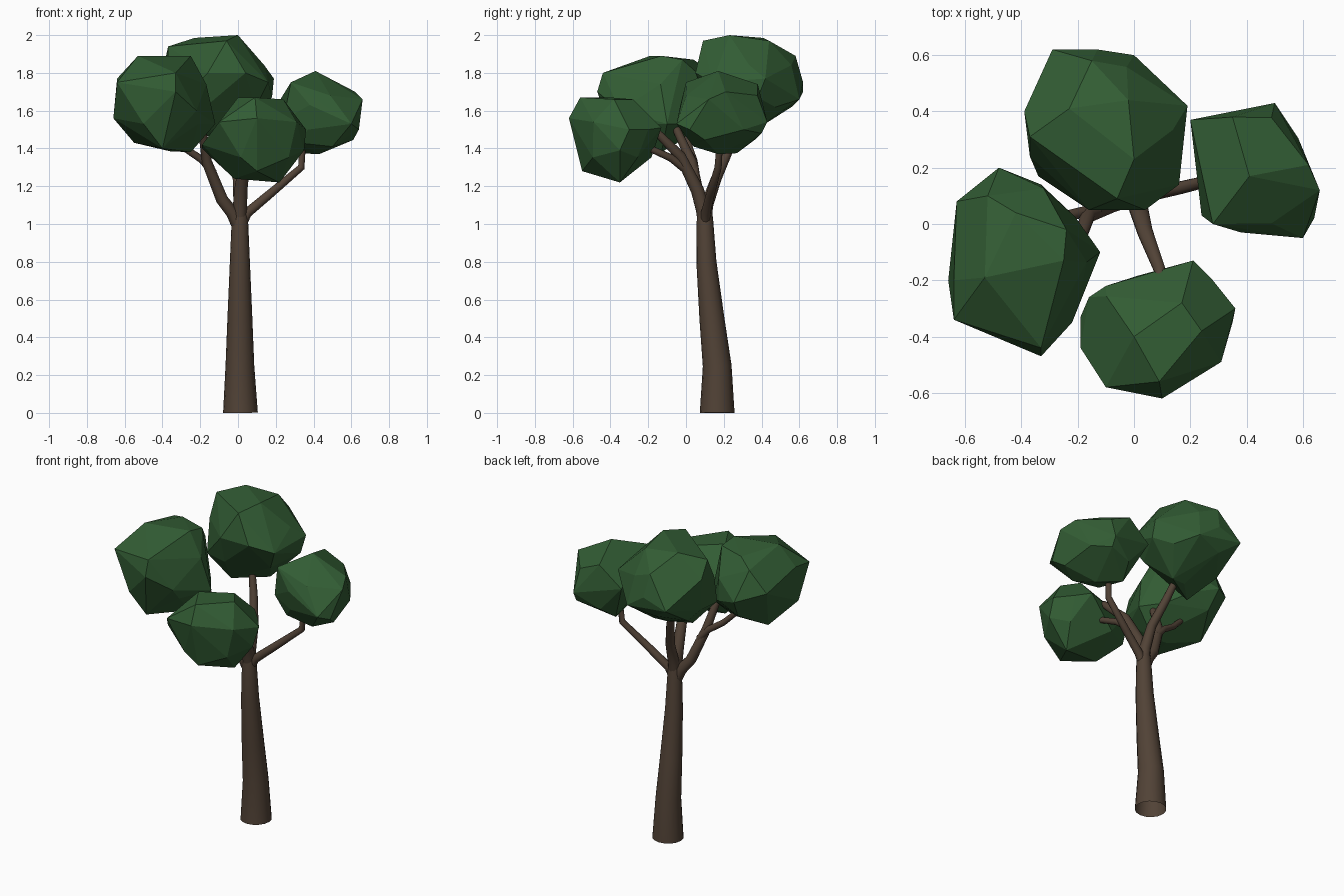
import bpy
import bmesh
import math
from mathutils import Vector

if "Cube" in bpy.data.objects:
    bpy.data.objects.remove(bpy.data.objects["Cube"], do_unlink=True)


def make_material(name, color):
    mat = bpy.data.materials.new(name)
    mat.use_nodes = True
    mat.diffuse_color = color
    mat.node_tree.nodes["Principled BSDF"].inputs["Base Color"].default_value = color
    return mat


bark = make_material("bark brown", (0.083, 0.055, 0.037, 1))
leaf = make_material("leaf green", (0.032, 0.108, 0.034, 1))


def finish(bm, name, material):
    bmesh.ops.recalc_face_normals(bm, faces=bm.faces[:])
    mesh = bpy.data.meshes.new(name)
    bm.to_mesh(mesh)
    bm.free()
    mesh.materials.append(material)
    obj = bpy.data.objects.new(name, mesh)
    bpy.context.collection.objects.link(obj)
    return obj


def limb(name, path, sides=12):
    """Tapered tube through (x, y, z, radius) stations, open at its root."""
    bm = bmesh.new()
    centres = [Vector(p[:3]) for p in path]
    rings = []
    for i, (centre, station) in enumerate(zip(centres, path)):
        ahead = centres[min(i + 1, len(path) - 1)]
        behind = centres[max(i - 1, 0)]
        axis = (ahead - behind).normalized()
        side = Vector((0, 1, 0)).cross(axis).normalized()
        other = axis.cross(side)
        ring = []
        for k in range(sides):
            a = math.tau * k / sides
            offset = side * math.cos(a) + other * math.sin(a)
            ring.append(bm.verts.new(centre + offset * station[3]))
        rings.append(ring)
    for low, high in zip(rings, rings[1:]):
        for k in range(sides):
            n = (k + 1) % sides
            bm.faces.new((low[k], low[n], high[n], high[k]))
    bm.faces.new(rings[-1])
    obj = finish(bm, name, bark)
    bpy.ops.object.select_all(action="DESELECT")
    obj.select_set(True)
    bpy.context.view_layer.objects.active = obj
    bpy.ops.object.shade_smooth_by_angle(angle=math.radians(50))


def foliage(name, corners):
    """Faceted leaf clump: hull of its corners around a coarse ball."""
    low = Vector([min(axis) for axis in zip(*corners)])
    high = Vector([max(axis) for axis in zip(*corners)])
    centre, half = (low + high) / 2, (high - low) / 2
    bm = bmesh.new()
    bmesh.ops.create_icosphere(bm, subdivisions=1, radius=0.92)
    points = [centre + v.co * half for v in bm.verts] + list(corners)
    bm.clear()
    for point in points:
        bm.verts.new(point)
    hull = bmesh.ops.convex_hull(bm, input=bm.verts[:])
    spare = {g for g in hull["geom_interior"] + hull["geom_unused"]
             if isinstance(g, bmesh.types.BMVert)}
    bmesh.ops.delete(bm, geom=list(spare), context="VERTS")
    bmesh.ops.dissolve_limit(bm, angle_limit=math.radians(6),
                             verts=bm.verts[:], edges=bm.edges[:])
    finish(bm, name, leaf)


# Trunk, leaning slightly forward as it rises
limb("trunk", [(.013, .165, 0, .092), (.01, .165, .25, .076), (.01, .137, .5, .066),
               (.01, .108, .8, .053), (.01, .1, 1.03, .043), (.01, .1, 1.12, .03)], 16)

# Branches and twigs
limb("front_branch", [(.01, .1, .95, .03), (.01, .09, 1.08, .038), (.015, .06, 1.18, .035),
                      (.04, -.03, 1.36, .028), (.09, -.16, 1.49, .021), (.1, -.25, 1.53, .018)])
limb("front_twig", [(.025, .02, 1.27, .022), (.06, -.08, 1.35, .02),
                    (.09, -.17, 1.39, .018), (.1, -.25, 1.42, .016)])
limb("right_branch", [(.01, .1, .96, .03), (-.03, .09, 1.06, .034), (-.085, .07, 1.13, .032),
                      (-.165, .03, 1.33, .027), (-.19, -.05, 1.5, .021), (-.22, -.1, 1.58, .018)])
limb("right_twig", [(-.13, .05, 1.27, .022), (-.19, .04, 1.34, .02),
                    (-.28, .02, 1.4, .018), (-.36, 0, 1.48, .016)])
limb("back_branch", [(.01, .1, .96, .03), (.01, .11, 1.1, .034), (0, .16, 1.24, .028),
                     (-.05, .23, 1.4, .024), (-.09, .27, 1.53, .02)])
limb("left_branch", [(.01, .1, .98, .026), (.05, .105, 1.06, .026), (.17, .13, 1.16, .023),
                     (.335, .17, 1.3, .019), (.345, .18, 1.45, .016)])

# Leaf clumps
foliage("front_foliage", [
    (-.19, -.33, 1.4), (-.19, -.44, 1.42), (-.1, -.22, 1.5), (.21, -.13, 1.51),
    (.36, -.3, 1.5), (.35, -.35, 1.39), (.31, -.49, 1.54), (.1, -.62, 1.56),
    (-.1, -.58, 1.54), (0, -.4, 1.67), (.17, -.28, 1.66), (.24, -.38, 1.66),
    (.09, -.56, 1.67), (.22, -.35, 1.22), (-.02, -.37, 1.24), (.1, -.55, 1.28),
    (.12, -.19, 1.38), (-.16, -.26, 1.46), (.28, -.2, 1.5)])
foliage("right_foliage", [
    (-.63, .08, 1.7), (-.48, .2, 1.65), (-.33, .14, 1.6), (-.12, -.1, 1.53),
    (-.22, -.35, 1.6), (-.33, -.47, 1.7), (-.5, -.39, 1.53), (-.64, -.34, 1.75),
    (-.66, -.2, 1.56), (-.53, -.19, 1.89), (-.25, -.13, 1.89), (-.24, -.02, 1.87),
    (-.42, .04, 1.87), (-.52, .1, 1.83), (-.64, -.2, 1.77), (-.25, -.13, 1.38),
    (-.4, -.36, 1.4), (-.36, -.13, 1.385), (-.55, -.05, 1.43), (-.33, -.44, 1.8)])
foliage("back_foliage", [
    (-.39, .4, 1.85), (-.37, .31, 1.94), (-.29, .62, 1.7), (-.13, .62, 1.75),
    (0, .6, 1.66), (.19, .42, 1.77), (.18, .38, 1.67), (.16, .14, 1.75),
    (.04, .05, 1.8), (-.16, .05, 1.8), (-.37, .24, 1.8), (-.23, .41, 1.985),
    (0, .23, 2.0), (-.02, .44, 1.97), (-.06, .09, 1.97), (-.15, .58, 1.89),
    (-.21, .23, 1.46), (-.01, .34, 1.48), (0, .43, 1.54), (-.34, .17, 1.61),
    (-.29, .4, 1.56)])
foliage("left_foliage", [
    (.2, .37, 1.62), (.5, .43, 1.54), (.35, .38, 1.74), (.62, .21, 1.7),
    (.66, .12, 1.66), (.64, .02, 1.5), (.6, -.05, 1.53), (.38, -.03, 1.63),
    (.28, 0, 1.75), (.24, .03, 1.55), (.41, .17, 1.81), (.61, .1, 1.445),
    (.43, .17, 1.37), (.31, .27, 1.375), (.31, .05, 1.43), (.35, .37, 1.45),
    (.5, .4, 1.48), (.5, .04, 1.41)])
